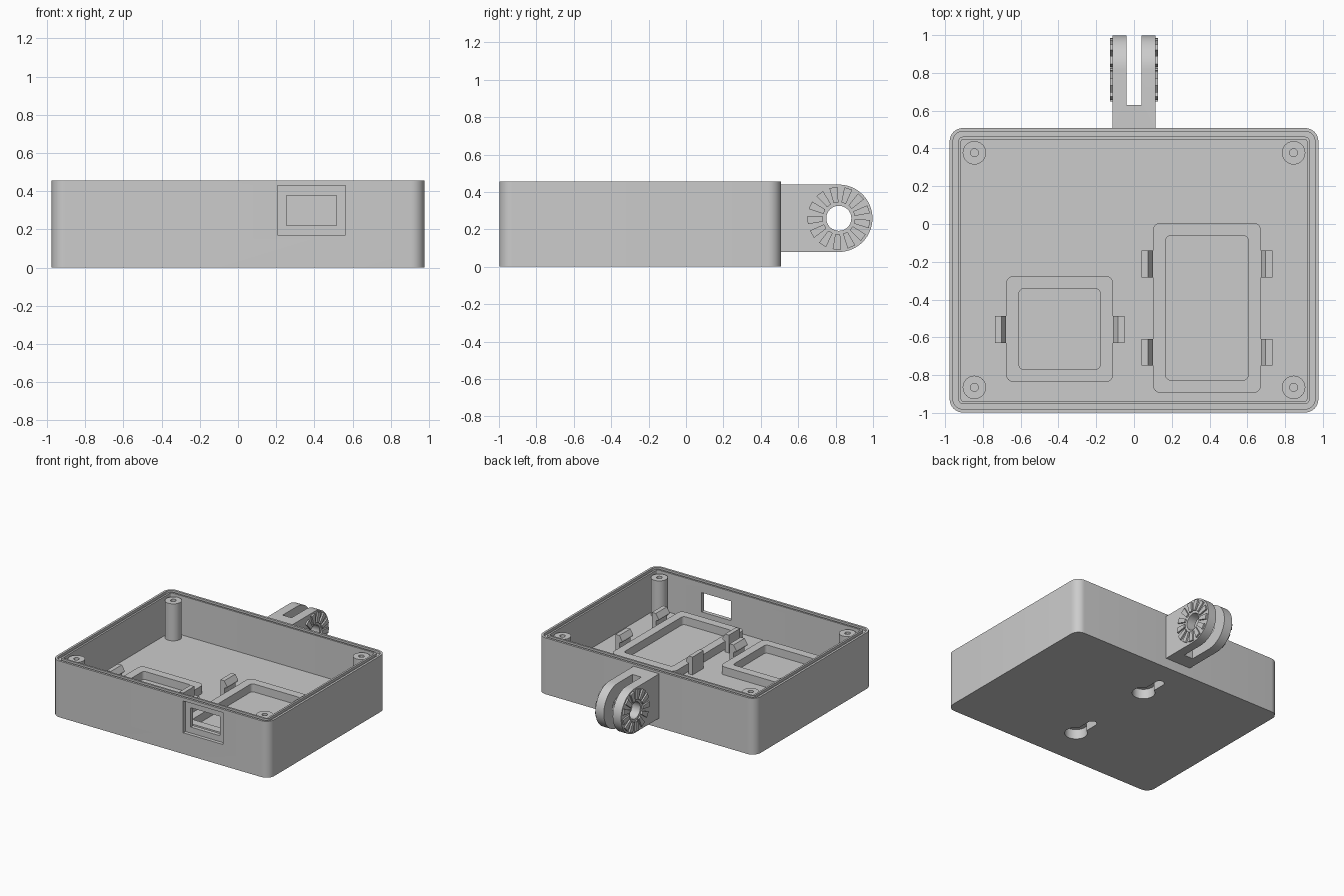
import bpy, bmesh
from math import sin, cos, pi, radians

if "Cube" in bpy.data.objects:
    bpy.data.objects.remove(bpy.data.objects["Cube"])

grey = bpy.data.materials.new("light_grey_plastic")
grey.use_nodes = True
colour = (0.6, 0.6, 0.6, 1)
grey.diffuse_color = colour
grey.node_tree.nodes["Principled BSDF"].inputs["Base Color"].default_value = colour

FLOOR = 0.14
RIM = 0.457
MID_Y = -0.245


def finish(name, bm):
    bmesh.ops.recalc_face_normals(bm, faces=bm.faces)
    mesh = bpy.data.meshes.new(name)
    bm.to_mesh(mesh)
    bm.free()
    mesh.materials.append(grey)
    obj = bpy.data.objects.new(name, mesh)
    bpy.context.collection.objects.link(obj)
    return obj


def activate(obj):
    bpy.ops.object.select_all(action='DESELECT')
    obj.select_set(True)
    bpy.context.view_layer.objects.active = obj


def smooth(obj):
    activate(obj)
    bpy.ops.object.shade_smooth_by_angle(angle=radians(35))


def rounded(cx, cy, hx, hy, r, seg=8):
    """Outline of a rectangle with rounded corners."""
    pts = []
    for i, (sx, sy) in enumerate([(1, 1), (-1, 1), (-1, -1), (1, -1)]):
        for k in range(seg + 1):
            a = (i + k / seg) * pi / 2
            pts.append((cx + sx * (hx - r) + r * cos(a), cy + sy * (hy - r) + r * sin(a)))
    return pts


def circle(cx, cy, r, n=32):
    return [(cx + r * cos(2 * pi * k / n), cy + r * sin(2 * pi * k / n)) for k in range(n)]


def loft(name, rings, close=False):
    """Skin a stack of (outline, z) rings, capped or closed into a loop."""
    bm = bmesh.new()
    loops = [[bm.verts.new((x, y, z)) for x, y in pts] for pts, z in rings]
    pairs = list(zip(loops, loops[1:]))
    if close:
        pairs.append((loops[-1], loops[0]))
    else:
        bm.faces.new(loops[0])
        bm.faces.new(loops[-1])
    n = len(loops[0])
    for a, b in pairs:
        for i in range(n):
            j = (i + 1) % n
            bm.faces.new((a[i], a[j], b[j], b[i]))
    return finish(name, bm)


def prism(name, pts, lo, hi, axis):
    """Extrude an outline along x, y or z."""
    place = {'x': lambda u, v, w: (w, u, v),
             'y': lambda u, v, w: (u, w, v),
             'z': lambda u, v, w: (u, v, w)}[axis]
    bm = bmesh.new()
    a, b = [[bm.verts.new(place(u, v, w)) for u, v in pts] for w in (lo, hi)]
    bm.faces.new(a)
    bm.faces.new(b)
    for i in range(len(a)):
        j = (i + 1) % len(a)
        bm.faces.new((a[i], a[j], b[j], b[i]))
    return finish(name, bm)


def rect(u0, u1, v0, v1):
    return [(u0, v0), (u1, v0), (u1, v1), (u0, v1)]


def cut(obj, cutter):
    cutter.hide_render = True
    mod = obj.modifiers.new("cut", 'BOOLEAN')
    mod.operation = 'DIFFERENCE'
    mod.solver = 'EXACT'
    mod.object = cutter
    activate(obj)
    bpy.ops.object.modifier_apply(modifier=mod.name)
    bpy.data.objects.remove(cutter)


# Open box with a seal groove around the rim
def wall(inset, r):
    return rounded(0, MID_Y, 0.976 - inset, 0.753 - inset, r)


case = loft("case", [
    (wall(0, 0.07), 0), (wall(0, 0.07), RIM),
    (wall(0.018, 0.052), RIM), (wall(0.018, 0.052), RIM - 0.02),
    (wall(0.046, 0.024), RIM - 0.02), (wall(0.046, 0.024), RIM),
    (wall(0.061, 0.01), RIM), (wall(0.061, 0.01), FLOOR)])

# Port opening in the front wall, with a shallow recess around it
cut(case, prism("recess_cutter", rect(0.207, 0.563, 0.172, 0.43), -1.1, -0.97, 'y'))
cut(case, prism("port_cutter", rect(0.254, 0.516, 0.22, 0.377), -1.1, -0.9, 'y'))

# Keyhole hanging pockets in the underside
for y in (0.11, -0.67):
    cut(case, prism("keyhole_cutter", circle(0, y, 0.085), -0.1, 0.08, 'z'))
    slot = rounded(0, y + 0.1, 0.035, 0.12, 0.034)
    cut(case, prism("slot_cutter", slot, -0.1, 0.08, 'z'))
smooth(case)

# Screw posts in the corners
for x in (-0.845, 0.845):
    for y in (0.377, -0.865):
        outer, hole = circle(x, y, 0.062), circle(x, y, 0.021)
        smooth(loft("screw_post", [(outer, FLOOR - 0.01), (outer, 0.44),
                                   (hole, 0.44), (hole, 0.25)]))


# Raised board frames
def frame(name, cx, cy, hx, hy):
    outer = rounded(cx, cy, hx, hy, 0.04)
    inner = rounded(cx, cy, hx - 0.068, hy - 0.068, 0.025)
    low, top = FLOOR - 0.01, 0.205
    smooth(loft(name, [(outer, low), (outer, top), (inner, top), (inner, low)], close=True))


frame("small_board_frame", -0.394, -0.556, 0.283, 0.281)
frame("large_board_frame", 0.386, -0.444, 0.286, 0.45)


# Snap clips beside the frames; side points away from the frame
def clip(edge, side, y):
    profile = [(0.06, FLOOR - 0.01), (0.06, 0.285), (0.025, 0.285),
               (0, 0.245), (0, 0.235), (0.025, 0.225), (0.025, FLOOR - 0.01)]
    prism("snap_clip", [(edge + side * u, z) for u, z in profile], y - 0.071, y + 0.071, 'y')


clip(-0.677, -1, -0.558)
clip(-0.111, 1, -0.558)
for y in (-0.212, -0.679):
    clip(0.1, -1, y)
    clip(0.672, 1, y)

# Forked hinge lug on the back
HY, HZ, HR = 0.817, 0.259, 0.18
arc = [(HY + HR * cos(a), HZ + HR * sin(a))
       for a in [-pi / 2 + pi * k / 32 for k in range(33)]]
lug = prism("hinge_lug", [(0.49, HZ + HR), (0.49, HZ - HR)] + arc, -0.115, 0.115, 'x')
cut(lug, prism("fork_cutter", rect(0.63, 1.1, 0, 0.6), -0.04, 0.04, 'x'))
cut(lug, prism("pivot_cutter", circle(HY, HZ, 0.067), -0.3, 0.3, 'x'))
smooth(lug)

# Radial locking teeth on both outer faces of the lug
TEETH = 13
for side in (-1, 1):
    for k in range(TEETH):
        a = radians(100) + 2 * pi * k / TEETH
        tooth = [(HY + r * cos(a) - w * sin(a), HZ + r * sin(a) + w * cos(a))
                 for r, w in ((0.085, -0.013), (0.167, -0.022), (0.167, 0.022), (0.085, 0.013))]
        lo, hi = sorted((side * 0.11, side * 0.128))
        prism("hinge_tooth", tooth, lo, hi, 'x')
